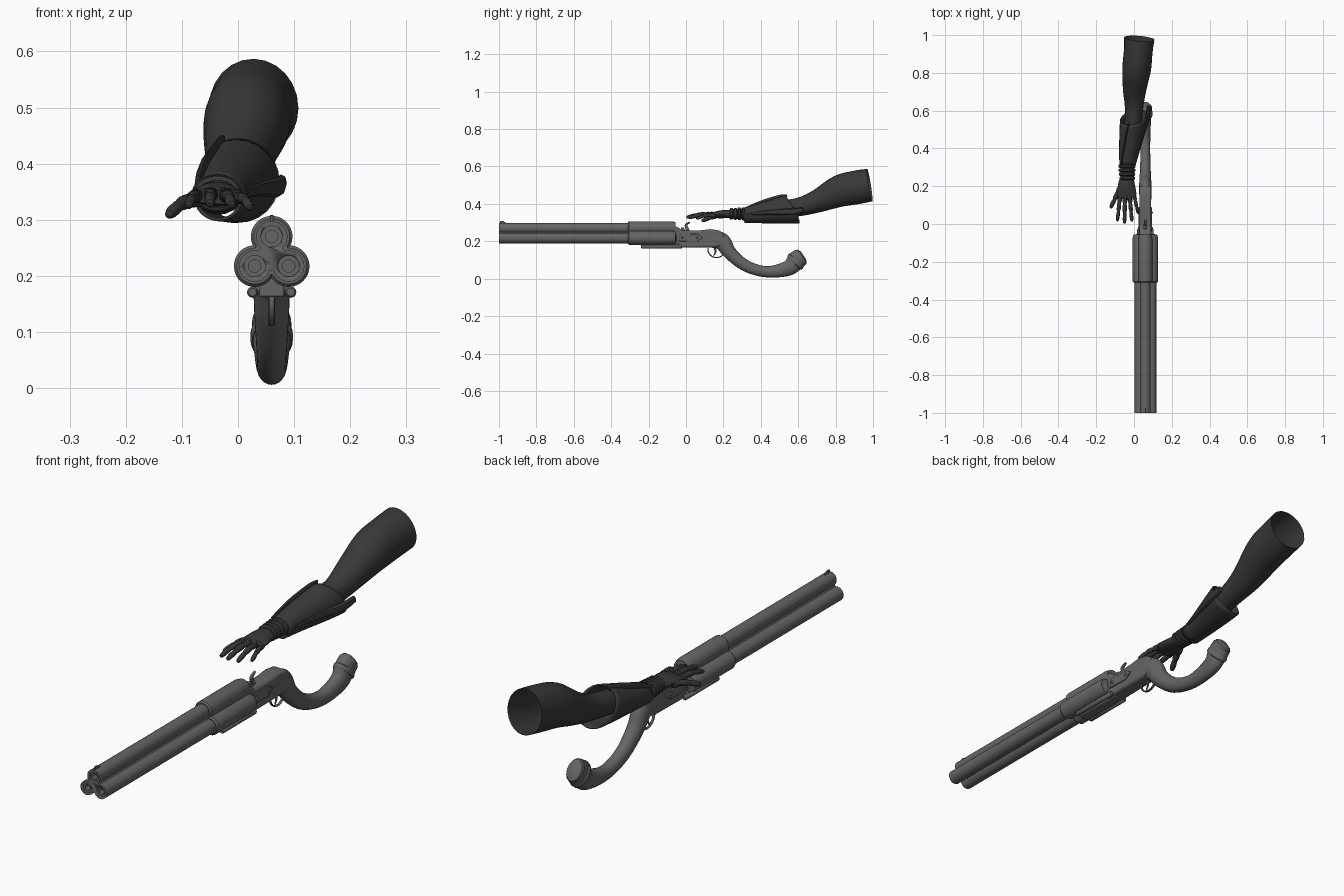
import bpy, bmesh, math
from mathutils import Vector

if "Cube" in bpy.data.objects:
    bpy.data.objects.remove(bpy.data.objects["Cube"])


def material(name, value):
    m = bpy.data.materials.new(name)
    m.use_nodes = True
    colour = (value, value, value, 1)
    m.diffuse_color = colour
    m.node_tree.nodes["Principled BSDF"].inputs["Base Color"].default_value = colour
    return m


STEEL = material("gun_grey", 0.13)
CLOTH = material("dark_charcoal", 0.04)
GX = 0.06  # centre plane of the gun


def finish(name, bm, mat, angle=35):
    bmesh.ops.recalc_face_normals(bm, faces=bm.faces)
    mesh = bpy.data.meshes.new(name)
    bm.to_mesh(mesh)
    bm.free()
    obj = bpy.data.objects.new(name, mesh)
    bpy.context.collection.objects.link(obj)
    mesh.materials.append(mat)
    bpy.ops.object.select_all(action='DESELECT')
    obj.select_set(True)
    bpy.context.view_layer.objects.active = obj
    bpy.ops.object.shade_smooth_by_angle(angle=math.radians(angle))
    return obj


def apply(obj, kind, **settings):
    bpy.context.view_layer.objects.active = obj
    mod = obj.modifiers.new(kind.lower(), kind)
    for key, value in settings.items():
        setattr(mod, key, value)
    bpy.ops.object.modifier_apply(modifier=mod.name)


def skin(bm, rings, caps=True):
    loops = [[bm.verts.new(p) for p in ring] for ring in rings]
    n = len(loops[0])
    for a, b in zip(loops, loops[1:]):
        for i in range(n):
            bm.faces.new((a[i], a[(i + 1) % n], b[(i + 1) % n], b[i]))
    if caps:
        bm.faces.new(loops[0])
        bm.faces.new(loops[-1])


def smooth_path(keys, steps):
    # Catmull-Rom through x, y, z and the two radii
    pts = [Vector(k) for k in keys]
    ext = [pts[0] * 2 - pts[1]] + pts + [pts[-1] * 2 - pts[-2]]
    out = []
    for a, b, c, d in zip(ext, ext[1:], ext[2:], ext[3:]):
        for s in range(steps):
            t = s / steps
            out.append(b + (c - a) * (t / 2) + (a * 2 - b * 5 + c * 4 - d) * (t * t / 2)
                       + (b * 3 - a - c * 3 + d) * (t ** 3 / 2))
    return out + [pts[-1]]


def sweep(name, keys, mat, sides=20, steps=4, caps=True, angle=35):
    path = smooth_path(keys, steps) if steps > 1 else [Vector(k) for k in keys]
    pos = [Vector(p[:3]) for p in path]
    rings = []
    for i, p in enumerate(path):
        t = (pos[min(i + 1, len(pos) - 1)] - pos[max(i - 1, 0)]).normalized()
        u = Vector((1, 0, 0))
        u = (u - t * u.dot(t)).normalized()
        v = t.cross(u)
        turn = [math.tau * k / sides for k in range(sides)]
        rings.append([pos[i] + u * p[3] * math.cos(a) + v * p[4] * math.sin(a) for a in turn])
    bm = bmesh.new()
    skin(bm, rings, caps)
    return finish(name, bm, mat, angle)


def lathe(name, x, z, profile, mat, sides=24):
    # round part along y, profile of (y, radius)
    return sweep(name, [(x, y, z, r, r) for y, r in profile], mat, sides, 1)


def plate(name, outline, x, width, mat, bevel=0.004):
    # side outline in y and z, extruded across x
    bm = bmesh.new()
    skin(bm, [[(x + s * width / 2, y, z) for y, z in outline] for s in (-1, 1)])
    obj = finish(name, bm, mat)
    apply(obj, 'BEVEL', width=bevel, segments=2)
    return obj


def trefoil(name, rows):
    # three merged lobes; rows of (y, lobe radius, web radius)
    rings = []
    for y, radius, web in rows:
        ring = []
        for i in range(96):
            a = math.tau * i / 96
            off = (a - math.pi / 2 + math.pi / 3) % (math.tau / 3) - math.pi / 3
            d = 0.035
            lobe = d * math.cos(off) + math.sqrt(max(0, radius ** 2 - (d * math.sin(off)) ** 2))
            r = max(lobe, web / math.cos(math.pi / 3 - abs(off)))
            ring.append((GX + r * math.cos(a), y, 0.235 + r * math.sin(a)))
        rings.append(ring)
    bm = bmesh.new()
    skin(bm, rings)
    return finish(name, bm, STEEL)


# Barrel cluster with stepped bores
barrels = trefoil("barrels", [(-1, 0.028, 0.025), (-0.06, 0.028, 0.025)])
for dx, z in ((0, 0.27), (-0.0303, 0.2175), (0.0303, 0.2175)):
    cutter = lathe("bore_cutter", GX + dx, z,
                   [(-1.02, 0.019), (-0.994, 0.019), (-0.9939, 0.011), (-0.88, 0.011)], STEEL)
    apply(barrels, 'BOOLEAN', operation='DIFFERENCE', object=cutter, solver='EXACT')
    bpy.data.objects.remove(cutter)
plate("front_sight", [(-0.995, 0.292), (-0.995, 0.307), (-0.98, 0.309), (-0.95, 0.292)],
      GX, 0.006, STEEL, 0.001)

# Fore-end sleeve and breech
trefoil("barrel_sleeve", [(-0.31, 0.032, 0.032), (-0.304, 0.037, 0.036),
                          (-0.075, 0.037, 0.036), (-0.055, 0.032, 0.032)])
for side in (-1, 1):
    lathe("breech_lobe", GX + side * 0.031, 0.217,
          [(-0.1, 0.036), (-0.075, 0.035), (-0.06, 0.029), (-0.052, 0.016)], STEEL)
    lathe("under_rod", GX + side * 0.034, 0.171,
          [(-0.24, 0.007), (-0.235, 0.01), (-0.03, 0.01), (-0.025, 0.007)], STEEL, 16)
plate("under_rail", [(-0.24, 0.162), (-0.24, 0.195), (-0.02, 0.195), (-0.02, 0.162)],
      GX, 0.045, STEEL)
plate("rod_bridge", [(-0.22, 0.172), (-0.22, 0.188), (-0.04, 0.188), (-0.04, 0.172)],
      GX, 0.07, STEEL)

# Receiver with lock plates, screws, hammer
plate("receiver", [(-0.07, 0.165), (-0.07, 0.28), (-0.045, 0.278), (-0.02, 0.256), (0.08, 0.259),
                   (0.13, 0.265), (0.18, 0.258), (0.205, 0.235), (0.19, 0.175), (0.15, 0.168)],
      GX, 0.062, STEEL, 0.009)
for side in (-1, 1):
    plate("lock_plate", [(-0.04, 0.2), (-0.03, 0.24), (0.06, 0.238), (0.09, 0.22), (0.06, 0.198)],
          GX + side * 0.031, 0.008, STEEL, 0.002)
    for y in (-0.02, 0.06):
        bm = bmesh.new()
        bmesh.ops.create_uvsphere(bm, u_segments=12, v_segments=8, radius=0.006)
        bmesh.ops.translate(bm, verts=bm.verts, vec=(GX + side * 0.034, y, 0.219))
        finish("lock_screw", bm, STEEL)
sweep("hammer", [(GX, 0.015, 0.24, 0.009, 0.014), (GX, 0.005, 0.27, 0.007, 0.009),
                 (GX, 0.0, 0.288, 0.007, 0.007), (GX, 0.022, 0.303, 0.005, 0.003)], STEEL, 10)
plate("rear_latch", [(-0.03, 0.25), (-0.025, 0.275), (-0.012, 0.275), (0, 0.25)], GX, 0.02, STEEL, 0.002)

# Trigger and guard
sweep("trigger_guard", [(GX, 0.163 + 0.046 * math.cos(a), 0.157 + 0.044 * math.sin(a), 0.006, 0.003)
                        for a in [math.pi * (0.95 + 1.1 * i / 12) for i in range(13)]], STEEL, 8, 2)
sweep("trigger", [(GX, 0.15, 0.175, 0.004, 0.006), (GX, 0.158, 0.145, 0.004, 0.005),
                  (GX, 0.148, 0.122, 0.003, 0.002)], STEEL, 8)

# Curved grip with flared butt
sweep("grip", [(GX, 0.12, 0.216, 0.031, 0.046), (GX, 0.19, 0.199, 0.033, 0.046),
               (GX, 0.238, 0.135, 0.031, 0.036), (GX, 0.322, 0.068, 0.027, 0.031),
               (GX, 0.433, 0.037, 0.026, 0.03), (GX, 0.545, 0.056, 0.03, 0.041),
               (GX, 0.59, 0.097, 0.035, 0.05), (GX, 0.615, 0.117, 0.035, 0.047)], STEEL, 24, 6)
sweep("butt_collar", [(GX, 0.577, 0.084, 0.035, 0.048), (GX, 0.58, 0.087, 0.038, 0.053),
                      (GX, 0.588, 0.094, 0.038, 0.054), (GX, 0.592, 0.098, 0.035, 0.05)], STEEL, 24, 1)
sweep("butt_cap", [(GX, 0.612, 0.114, 0.035, 0.047), (GX, 0.622, 0.121, 0.03, 0.042),
                   (GX, 0.628, 0.125, 0.016, 0.024)], STEEL, 24, 1)

# Open-ended sleeve of the arm
sweep("arm_sleeve", [(-0.01, 0.46, 0.362, 0.043, 0.046), (0.0, 0.61, 0.385, 0.048, 0.05),
                     (0.003, 0.71, 0.418, 0.062, 0.063), (0.014, 0.82, 0.468, 0.076, 0.085),
                     (0.022, 0.91, 0.488, 0.076, 0.09), (0.028, 0.982, 0.5, 0.08, 0.088)],
      CLOTH, 24, 4, False)

# Bracer shell with slanted rear rim
bracer = sweep("bracer", [(-0.035, 0.31, 0.338, 0.043, 0.041), (-0.025, 0.4, 0.35, 0.054, 0.054),
                          (-0.01, 0.5, 0.362, 0.068, 0.068), (0.0, 0.565, 0.37, 0.075, 0.076)],
               CLOTH, 24, 3, False)
for v in bracer.data.vertices:
    v.co.y += max(0, (v.co.y - 0.32) / 0.25) * (0.4 * (0.37 - v.co.z) + 0.35 * v.co.x)
apply(bracer, 'SOLIDIFY', thickness=0.006)
sweep("bracer_blade", [(-0.068, 0.31, 0.372, 0.002, 0.006), (-0.055, 0.4, 0.405, 0.004, 0.012),
                       (-0.035, 0.5, 0.432, 0.004, 0.016), (-0.025, 0.54, 0.445, 0.002, 0.006)], CLOTH, 8)
sweep("bracer_side_rail", [(0.005, 0.32, 0.345, 0.006, 0.006), (0.04, 0.45, 0.355, 0.009, 0.013),
                           (0.07, 0.56, 0.358, 0.012, 0.018), (0.077, 0.625, 0.367, 0.01, 0.014)], CLOTH, 8)

# Wrist and stacked cuff bands
sweep("wrist", [(-0.037, 0.23, 0.346, 0.036, 0.025), (-0.036, 0.29, 0.346, 0.036, 0.027),
                (-0.035, 0.36, 0.345, 0.042, 0.036)], CLOTH)
for i in range(4):
    y, r = 0.243 + i * 0.021, 0.039 + i * 0.0015
    sweep("cuff_band", [(-0.037, y + dy, 0.347, r + g, r * 0.75 + g)
                        for dy, g in ((-0.009, -0.004), (-0.005, 0.002), (0.005, 0.002), (0.009, -0.004))],
          CLOTH, 20, 1)

# Gloved hand, palm down
sweep("palm", [(-0.037, 0.25, 0.345, 0.034, 0.023), (-0.04, 0.21, 0.345, 0.044, 0.02),
               (-0.038, 0.165, 0.343, 0.05, 0.017), (-0.036, 0.135, 0.34, 0.046, 0.012)], CLOTH)
sweep("hand_plate", [(-0.037, 0.24, 0.357, 0.025, 0.012), (-0.038, 0.19, 0.354, 0.036, 0.012),
                     (-0.037, 0.15, 0.349, 0.038, 0.008)], CLOTH)


def finger(name, base, tip, r):
    base, tip = Vector(base), Vector(tip)
    keys = []
    for joint in range(3):
        for f, g in ((0.02, 1.0), (0.2, 1.08), (0.31, 0.82)):
            t = f + joint / 3
            p = base.lerp(tip, t)
            p.z += 0.008 * math.sin(math.pi * t)
            size = r * g * (1 - 0.3 * t)
            keys.append((*p, size, size))
    keys.append((*tip, r * 0.25, r * 0.25))
    sweep(name, keys, CLOTH, 12, 1)
    for t in (0.05, 0.4):
        p = base.lerp(tip, t)
        q = base.lerp(tip, t + 0.2)
        sweep("knuckle_plate", [(*(p + Vector((0, 0, 0.009))), r * 0.8, r * 0.5),
                                (*(q + Vector((0, 0, 0.012))), r * 0.7, r * 0.4)], CLOTH, 8, 1)


finger("index_finger", (-0.073, 0.155, 0.341), (-0.088, 0.015, 0.325), 0.012)
finger("middle_finger", (-0.048, 0.15, 0.344), (-0.05, 0.003, 0.328), 0.0125)
finger("ring_finger", (-0.023, 0.15, 0.342), (-0.011, 0.013, 0.325), 0.012)
finger("little_finger", (0.0, 0.155, 0.338), (0.022, 0.055, 0.32), 0.0105)
finger("thumb", (-0.07, 0.2, 0.337), (-0.124, 0.085, 0.308), 0.014)
